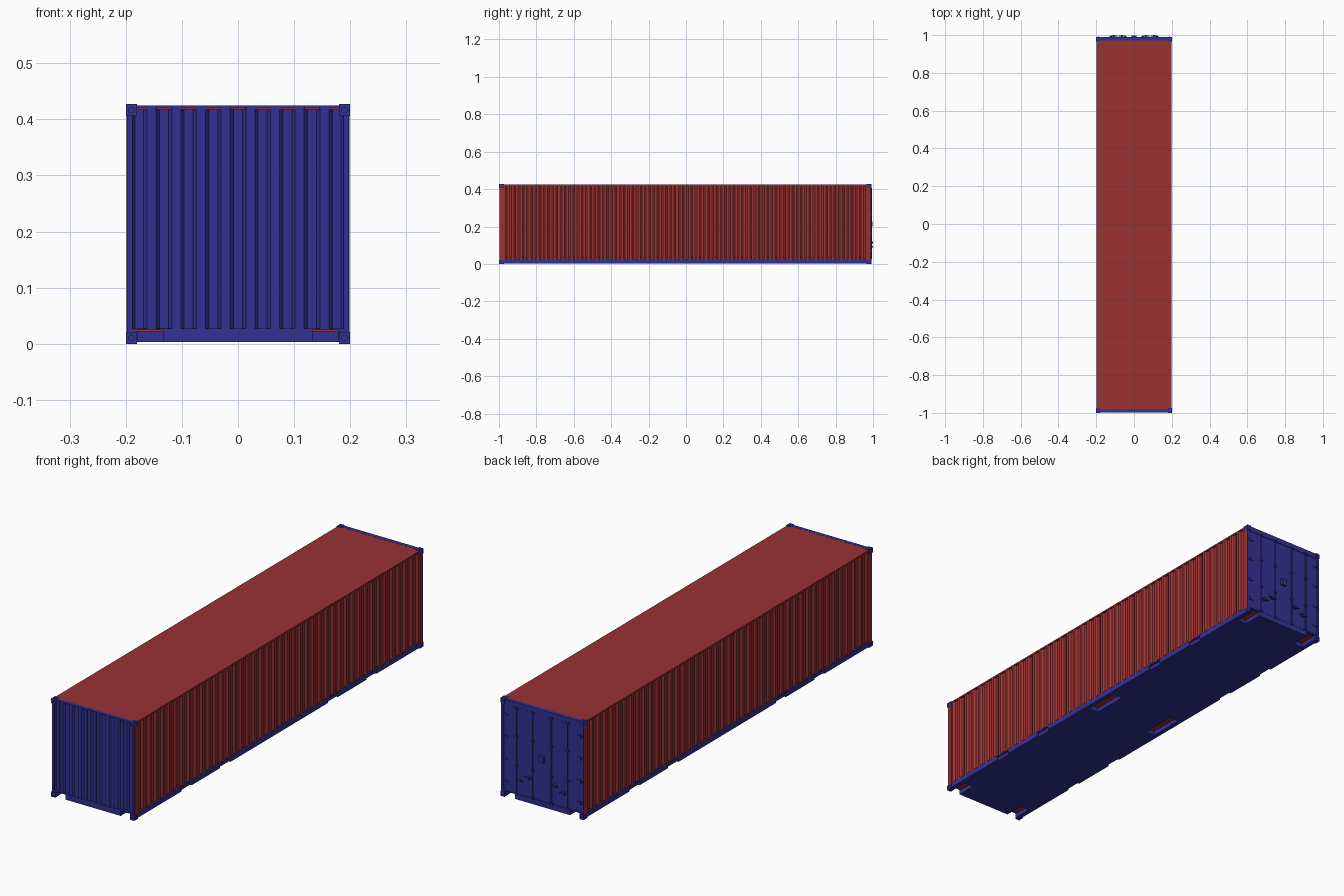
import bpy, bmesh, math
from mathutils import Matrix, Vector

if "Cube" in bpy.data.objects:
    bpy.data.objects.remove(bpy.data.objects["Cube"])


def material(name, rgb):
    m = bpy.data.materials.new(name)
    m.diffuse_color = (*rgb, 1)
    m.use_nodes = True
    m.node_tree.nodes["Principled BSDF"].inputs["Base Color"].default_value = m.diffuse_color
    return m


RED = material("red_paint", (0.32, 0.032, 0.034))
BLUE = material("blue_paint", (0.031, 0.031, 0.29))


def finish(name, bm, mat=None):
    bmesh.ops.recalc_face_normals(bm, faces=bm.faces[:])
    me = bpy.data.meshes.new(name)
    bm.to_mesh(me)
    bm.free()
    ob = bpy.data.objects.new(name, me)
    bpy.context.collection.objects.link(ob)
    if mat:
        me.materials.append(mat)
    return ob


def box(bm, x0, x1, y0, y1, z0, z1):
    size = Vector((abs(x1 - x0), abs(y1 - y0), abs(z1 - z0)))
    mid = Vector((x0 + x1, y0 + y1, z0 + z1)) / 2
    bmesh.ops.create_cube(bm, size=1, matrix=Matrix.Translation(mid) @ Matrix.Diagonal((*size, 1)))


def mirrored(bm, x0, x1, *yz):
    box(bm, x0, x1, *yz)
    box(bm, -x1, -x0, *yz)


def rod(bm, centre, axis, radius, length, segments=12):
    rot = Vector((0, 0, 1)).rotation_difference(Vector(axis)).to_matrix().to_4x4()
    bmesh.ops.create_cone(bm, cap_ends=True, segments=segments, radius1=radius, radius2=radius,
                          depth=length, matrix=Matrix.Translation(centre) @ rot)


def extrude_outline(name, pts, z0, z1, mat):
    bm = bmesh.new()
    face = bm.faces.new([bm.verts.new((x, y, z0)) for x, y in pts])
    top = bmesh.ops.extrude_face_region(bm, geom=[face])["geom"]
    bmesh.ops.translate(bm, vec=(0, 0, z1 - z0), verts=[v for v in top if isinstance(v, bmesh.types.BMVert)])
    return finish(name, bm, mat)


def waves(start, end, count, outer, inner, slope):
    """Trapezoid corrugation as (along, across) points, one groove per period."""
    p = (end - start) / count
    flat = (p - 2 * slope) / 2
    pts = [(start, outer)]
    for i in range(count):
        a = start + i * p + flat / 2
        pts += [(a, outer), (a + slope, inner), (a + slope + flat, inner), (a + 2 * slope + flat, outer)]
    return pts + [(end, outer)]


def cut(ob, bm):
    cutter = finish(ob.name + "_cutter", bm)
    cutter.hide_render = True
    cutter.hide_viewport = True
    mod = ob.modifiers.new("cut", "BOOLEAN")
    mod.operation, mod.solver, mod.object = "DIFFERENCE", "EXACT", cutter


# Corrugated red side walls
right = [(x, y) for y, x in waves(-0.972, 0.966, 43, 0.198, 0.191, 0.009)]
outline = [(0.198, -0.984)] + right + [(0.198, 0.978)]
extrude_outline("side_walls", outline + [(-x, y) for x, y in reversed(outline)], 0.022, 0.42, RED)

# Flat roof with its side edges, and the red outer faces of the corner posts
bm = bmesh.new()
box(bm, -0.1985, 0.1985, -0.994, 0.986, 0.418, 0.4245)
finish("roof", bm, RED)
bm = bmesh.new()
for y0, y1 in ((-0.994, -0.975), (0.97, 0.986)):
    mirrored(bm, 0.196, 0.199, y0, y1, 0.02, 0.42)
finish("post_side_faces", bm, RED)

# Corrugated blue front wall
front = waves(-0.198, 0.198, 9, -0.9945, -0.987, 0.006)
extrude_outline("front_wall", front + [(0.198, -0.983), (-0.198, -0.983)], 0.026, 0.422, BLUE)

# Front frame
bm = bmesh.new()
mirrored(bm, 0.188, 0.198, -0.997, -0.982, 0.01, 0.42)
box(bm, -0.198, 0.198, -0.997, -0.982, 0.421, 0.425)
finish("front_frame", bm, BLUE)

# Base with corner and centre recesses and side fork pockets
bm = bmesh.new()
box(bm, -0.198, 0.198, -0.997, 0.988, 0.003, 0.027)
base = finish("base", bm, BLUE)
bm = bmesh.new()
for y0, y1 in ((-1.1, -0.91), (-0.08, 0.08), (0.9, 1.1)):
    mirrored(bm, 0.133, 0.178, y0, y1, -0.02, 0.0245)
for y in (-0.635, -0.37, 0.37, 0.635):
    mirrored(bm, 0.19, 0.25, y - 0.035, y + 0.035, -0.02, 0.021)
cut(base, bm)

# Corner castings with blind holes in the three outer faces
bm, holes = bmesh.new(), bmesh.new()
for sx in (-1, 1):
    for sy, y in ((-1, -1.0), (1, 0.991)):
        for sz, z in ((-1, 0.0), (1, 0.427)):
            box(bm, sx * 0.2, sx * 0.18, y, y - sy * 0.026, z, z - sz * 0.021)
            c = Vector((sx * 0.19, y - sy * 0.013, z - sz * 0.0105))
            rod(holes, (sx * 0.2, c.y, c.z), (1, 0, 0), 0.006, 0.008)
            rod(holes, (c.x, y, c.z), (0, 1, 0), 0.005, 0.008)
            rod(holes, (c.x, c.y, z), (0, 0, 1), 0.005, 0.008)
castings = finish("corner_castings", bm, BLUE)
cut(castings, holes)

# Rear frame
bm = bmesh.new()
mirrored(bm, 0.187, 0.198, 0.972, 0.989, 0.01, 0.42)
box(bm, -0.198, 0.198, 0.972, 0.989, 0.402, 0.425)
finish("rear_frame", bm, BLUE)

# Door leaves
bm = bmesh.new()
mirrored(bm, 0.001, 0.186, 0.976, 0.9875, 0.028, 0.401)
finish("doors", bm, BLUE)

# Locking bars with brackets and cam keepers
bm = bmesh.new()
for x in (-0.123, -0.045, 0.045, 0.123):
    rod(bm, (x, 0.9915, 0.215), (0, 0, 1), 0.0026, 0.38, 10)
    for z in (0.03, 0.15, 0.28, 0.402):
        box(bm, x - 0.006, x + 0.006, 0.987, 0.995, z - 0.004, z + 0.004)
finish("locking_bars", bm, BLUE)

# Door handles with their catches
bm = bmesh.new()
for x0, x1, z in ((0.045, 0.082, 0.115), (0.088, 0.125, 0.092)):
    mirrored(bm, x0, x1, 0.993, 0.998, z - 0.002, z + 0.002)
    mid = (x0 + x1) / 2
    mirrored(bm, mid - 0.006, mid + 0.006, 0.987, 1.0, z - 0.005, z + 0.005)
finish("door_handles", bm, BLUE)

# Lock box in the middle
bm = bmesh.new()
box(bm, -0.013, 0.013, 0.987, 0.998, 0.2, 0.228)
finish("lock_box", bm, BLUE)

# Hinges
bm = bmesh.new()
for z in (0.07, 0.165, 0.265, 0.36):
    mirrored(bm, 0.168, 0.194, 0.987, 0.991, z - 0.004, z + 0.004)
    for s in (-1, 1):
        rod(bm, (s * 0.187, 0.991, z), (0, 0, 1), 0.003, 0.014, 8)
finish("hinges", bm, BLUE)
